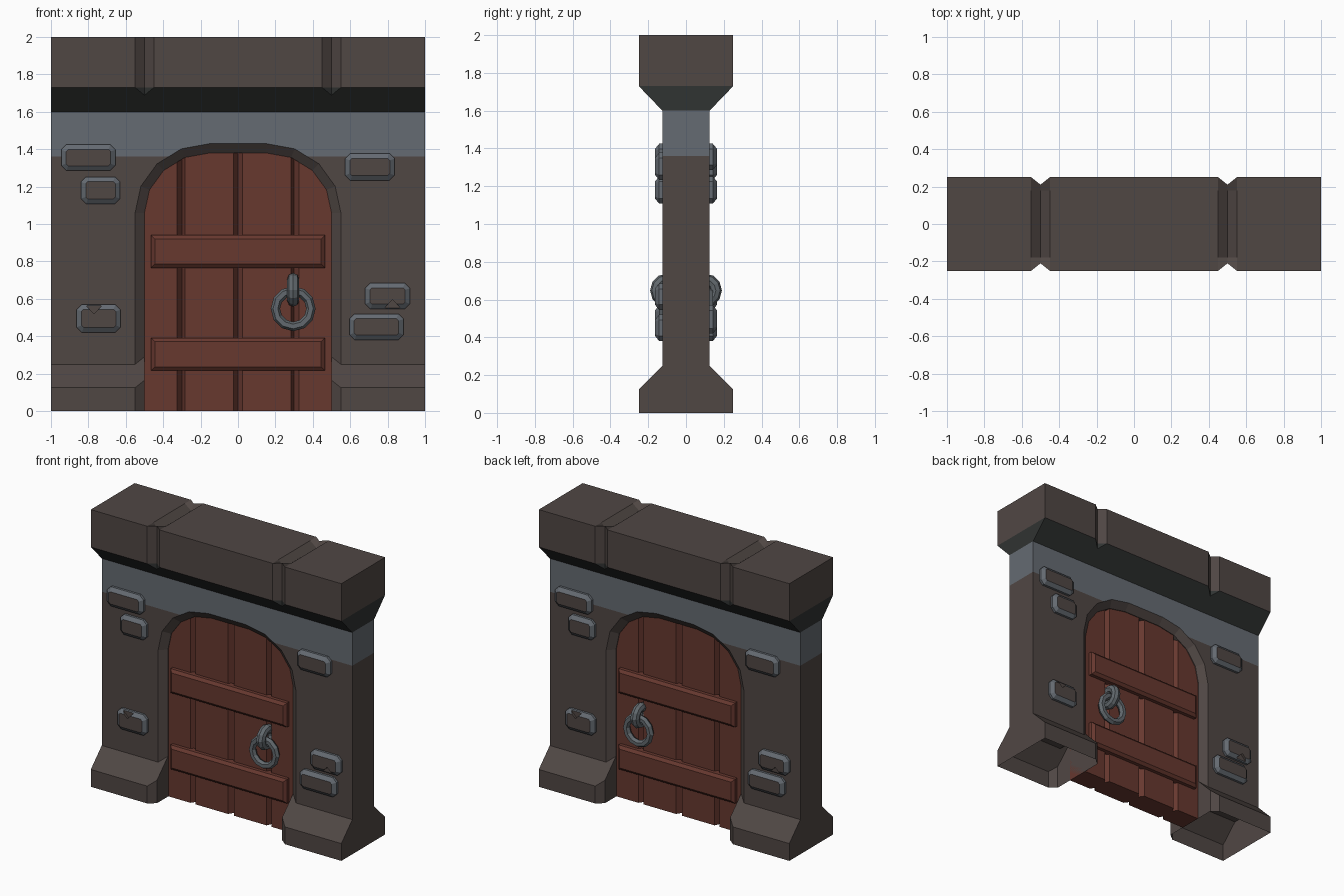
import bpy, bmesh, math
from mathutils import Matrix

if "Cube" in bpy.data.objects:
    bpy.data.objects.remove(bpy.data.objects["Cube"])


def lin(c):
    c /= 255
    return c / 12.92 if c <= 0.04045 else ((c + 0.055) / 1.055) ** 2.4


def material(name, r, g, b):
    m = bpy.data.materials.new(name)
    m.diffuse_color = (lin(r), lin(g), lin(b), 1)
    m.use_nodes = True
    m.node_tree.nodes["Principled BSDF"].inputs["Base Color"].default_value = m.diffuse_color
    return m


BROWN = material("brown stone", 80, 71, 68)
GREY = material("blue grey stone", 101, 107, 114)
DARK = material("dark cornice", 48, 51, 50)
WOOD = material("red wood", 103, 56, 47)
METAL = material("iron", 98, 105, 110)


def finish(bm, name, mats, rule=None):
    bmesh.ops.remove_doubles(bm, verts=bm.verts, dist=1e-5)
    bmesh.ops.recalc_face_normals(bm, faces=bm.faces)
    bm.normal_update()
    if rule:
        for f in bm.faces:
            f.material_index = rule(f.normal, f.calc_center_median())
    me = bpy.data.meshes.new(name)
    bm.to_mesh(me)
    bm.free()
    for m in mats:
        me.materials.append(m)
    ob = bpy.data.objects.new(name, me)
    bpy.context.collection.objects.link(ob)
    return ob


def face(bm, pts):
    return bm.faces.new([bm.verts.new(p) for p in pts])


def bridge(bm, a, b, closed=True):
    """Quads between two equally long point rows."""
    for i in range(len(a) if closed else len(a) - 1):
        j = (i + 1) % len(a)
        face(bm, (a[i], a[j], b[j], b[i]))


# --- Lintel: lofted along x, pinched at the V joints
def lintel_section(x):
    joint = abs(abs(x) - 0.5) < 0.001
    d = 0.21 if joint else 0.25
    half = [(0.125, 1.6), (d, 1.6 + (d - 0.125) * 1.04), (d, 1.73), (d, 2.0),
            (0.18, 1.96 if joint else 2.0)]
    return [(x, -y, z) for y, z in half] + [(x, y, z) for y, z in reversed(half)]


bm = bmesh.new()
rows = [lintel_section(x) for x in (-1, -0.55, -0.5, -0.45, 0.45, 0.5, 0.55, 1)]
for a, b in zip(rows, rows[1:]):
    bridge(bm, a, b)
for r in (rows[0], rows[-1]):
    face(bm, [r[i] for i in (0, 1, 8, 9)])
    face(bm, r[2:8])
finish(bm, "lintel", [BROWN, DARK], lambda n, c: int(c.z < 1.729))

# --- Plinths either side of the door, chamfered at the opening
def plinth_section(x, d, top):
    half = [(d, 0), (d, 0.375 - d), (top, 0.375 - top)]
    return [(x, -y, z) for y, z in half] + [(x, y, z) for y, z in reversed(half)]


for side, name in ((-1, "left_plinth"), (1, "right_plinth")):
    bm = bmesh.new()
    rows = [plinth_section(side * 0.5, 0.21, 0.085),
            plinth_section(side * 0.55, 0.25, 0.125),
            plinth_section(side, 0.25, 0.125)]
    for a, b in zip(rows, rows[1:]):
        bridge(bm, a, b, closed=False)
    face(bm, rows[0])
    face(bm, rows[-1])
    finish(bm, name, [BROWN])


# --- Wall with arched opening, bevelled edge and deep reveal
def arch(grow, foot):
    pts = [(-0.5 - grow, foot)]
    for i in range(5):
        t = math.radians(22.5 * i)
        pts.append((-0.15 - (0.35 + grow) * math.cos(t),
                    1.06 + (0.32 + grow) * math.sin(t)))
    return pts + [(-x, z) for x, z in reversed(pts)]


outer, inner = arch(0.05, 0.25), arch(0, 0.29)
low = [(-1, 0.25)] + outer + [(1, 0.25)]
bm = bmesh.new()
for s in (-1, 1):
    y = s * 0.125
    for (x0, z0), (x1, z1) in zip(low, low[1:]):
        if abs(x1 - x0) > 1e-4:
            face(bm, ((x0, y, z0), (x1, y, z1), (x1, y, 1.6), (x0, y, 1.6)))
    face(bm, ((s, -0.125, 0.25), (s, 0.125, 0.25), (s, 0.125, 1.6), (s, -0.125, 1.6)))
    bridge(bm, [(x, y, z) for x, z in outer],
           [(x, s * 0.085, z) for x, z in inner], closed=False)
bridge(bm, [(x, -0.085, z) for x, z in inner],
       [(x, 0.085, z) for x, z in inner], closed=False)
bmesh.ops.remove_doubles(bm, verts=bm.verts, dist=1e-5)
bmesh.ops.bisect_plane(bm, geom=bm.verts[:] + bm.edges[:] + bm.faces[:],
                       plane_co=(0, 0, 1.36), plane_no=(0, 0, 1))
finish(bm, "wall", [BROWN, GREY],
       lambda n, c: int(c.z > 1.36 and (abs(n.y) > 0.99 or abs(c.x) > 0.99)))

# --- Plank door with V grooves, top following the arch
groove = {s * (g + o): 0.045 if o == 0 else 0.08
          for g in (0, 0.3) for o in (-0.025, 0, 0.025) for s in (-1, 1)}
xs = sorted(set(groove) | {x for x, z in inner})


def door_top(x):
    k = max(0, abs(x) - 0.15) / 0.35
    return 1.06 + 0.32 * math.sqrt(max(0, 1 - k * k))


bm = bmesh.new()
rows = []
for x in xs:
    d, h = groove.get(x, 0.08), door_top(x)
    rows.append([(x, -d, 0), (x, -d, h), (x, d, h), (x, d, 0)])
for a, b in zip(rows, rows[1:]):
    bridge(bm, a, b)
face(bm, rows[0])
face(bm, rows[-1])
finish(bm, "door_planks", [WOOD])


# --- Raised slab with a bevelled rim, used for door bars and wall stones
def slab(name, side, cx, cz, w, h, y0, y1, y2, inset, cut, mats, rule=None):
    def ring(y, d, c):
        a, b = w / 2 - d, h / 2 - d
        p = [(a, b - c), (a - c, b), (c - a, b), (-a, b - c),
             (-a, c - b), (c - a, -b), (a - c, -b), (a, c - b)]
        if c == 0:
            p = p[::2]
            p = [(a, b), (-a, b), (-a, -b), (a, -b)]
        return [(cx + u, side * y, cz + v) for u, v in p]
    bm = bmesh.new()
    r = [ring(y0, 0, cut), ring(y1, 0, cut), ring(y2, inset, cut * 0.4)]
    bridge(bm, r[0], r[1])
    bridge(bm, r[1], r[2])
    face(bm, r[0])
    face(bm, r[2])
    return finish(bm, name, mats, rule)


STONES = [(-0.8, 1.355, 0.29, 0.14), (-0.735, 1.18, 0.21, 0.145),
          (0.705, 1.305, 0.265, 0.145), (0.8, 0.615, 0.24, 0.14),
          (0.74, 0.45, 0.29, 0.14), (-0.745, 0.495, 0.235, 0.15)]
CHIPS = {3: (0.825, 0.555), 5: (-0.77, 0.56)}

for side, label in ((-1, "front"), (1, "back")):
    # Door bars
    for cz, where in ((0.303, "lower"), (0.853, "upper")):
        slab(f"{label}_{where}_bar", side, 0, cz, 0.93, 0.175, 0.06, 0.105, 0.122,
             0.02, 0, [WOOD])
    # Wall stones: brown face, grey rim (turned half round on the back)
    for i, (cx, cz, w, h) in enumerate(STONES):
        ob = slab(f"{label}_stone_{i + 1}", side, -side * cx, cz, w, h, 0.12, 0.142, 0.163,
                  0.026, 0.028, [BROWN, GREY], lambda n, c: int(abs(n.y) < 0.95))
        if i in CHIPS:  # chipped edge
            px, pz = CHIPS[i]
            bm = bmesh.new()
            bmesh.ops.create_cone(bm, segments=4, radius1=0.04, radius2=0.04, depth=0.05,
                                  cap_ends=True,
                                  matrix=Matrix.Translation((-side * px, side * 0.172, pz))
                                  @ Matrix.Rotation(math.pi / 2, 4, 'X'))
            cutter = finish(bm, f"{label}_chip_cutter_{i + 1}", [BROWN, GREY])
            cutter.hide_render = True
            cutter.hide_viewport = True
            mod = ob.modifiers.new("chip", 'BOOLEAN')
            mod.operation = 'DIFFERENCE'
            mod.object = cutter
    # Iron pull ring and the loop that holds it
    bpy.ops.mesh.primitive_torus_add(location=(0.295, side * 0.12, 0.547),
                                     rotation=(math.pi / 2, 0, 0), major_radius=0.095,
                                     minor_radius=0.025, major_segments=12, minor_segments=6)
    bpy.context.object.name = f"{label}_pull_ring"
    bpy.context.object.data.materials.append(METAL)
    bpy.ops.mesh.primitive_torus_add(location=(0.295, side * 0.1, 0.648),
                                     rotation=(0, math.pi / 2, 0), major_radius=0.058,
                                     minor_radius=0.032, major_segments=12, minor_segments=8)
    bpy.context.object.name = f"{label}_ring_holder"
    bpy.context.object.data.materials.append(METAL)
